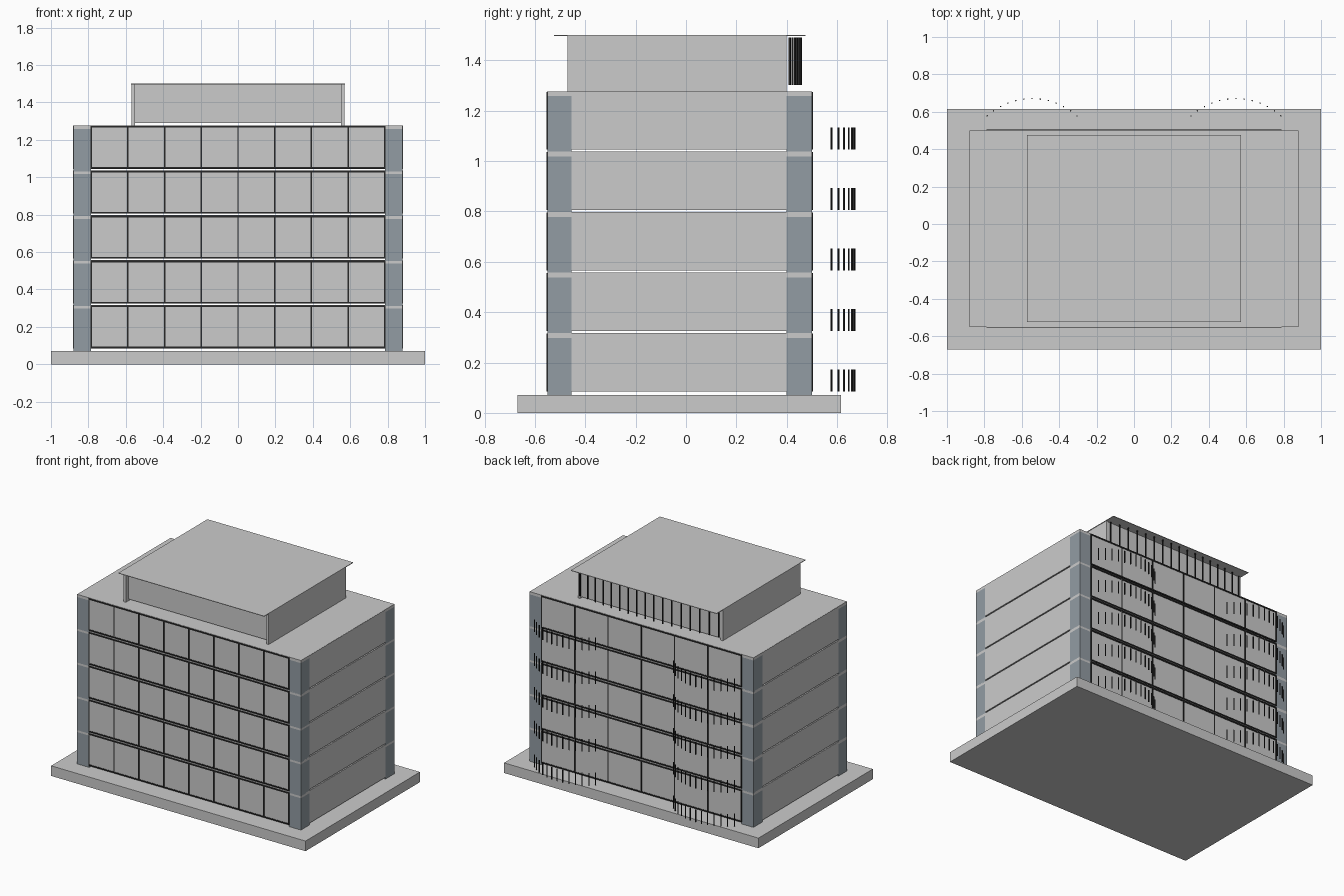
import bpy, bmesh, math
from mathutils import Matrix, Vector

if "Cube" in bpy.data.objects:
    bpy.data.objects.remove(bpy.data.objects["Cube"])


def material(name, color):
    m = bpy.data.materials.new(name)
    m.diffuse_color = color
    m.use_nodes = True
    m.node_tree.nodes["Principled BSDF"].inputs["Base Color"].default_value = m.diffuse_color
    return m


DARK = material("dark_frame", (0.02, 0.02, 0.02, 1))
BLUE = material("blue_grey_cladding", (0.29, 0.335, 0.37, 1))


def boxes(name, items, mat=None):
    """One object from boxes given as (x0, x1, y0, y1, z0, z1[, turn])."""
    bm = bmesh.new()
    for it in items:
        x0, x1, y0, y1, z0, z1 = it[:6]
        turn = it[6] if len(it) > 6 else 0
        mid = Vector(((x0 + x1) / 2, (y0 + y1) / 2, (z0 + z1) / 2))
        mtx = (Matrix.Translation(mid) @ Matrix.Rotation(turn, 4, 'Z')
               @ Matrix.Diagonal((x1 - x0, y1 - y0, z1 - z0, 1)))
        bmesh.ops.create_cube(bm, size=1, matrix=mtx)
    me = bpy.data.meshes.new(name)
    bm.to_mesh(me)
    bm.free()
    ob = bpy.data.objects.new(name, me)
    bpy.context.collection.objects.link(ob)
    if mat:
        me.materials.append(mat)
    return ob


def arc_bars(cx, half, y, rise, n, z0, z1, w):
    """Upright bars along a shallow arc that bulges towards the back."""
    r = (half * half + rise * rise) / (2 * rise)
    a = math.asin(half / r)
    out = []
    for i in range(n):
        t = -a + 2 * a * i / (n - 1)
        x, yy = cx + r * math.sin(t), y + rise - r + r * math.cos(t)
        out.append((x - w / 2, x + w / 2, yy - w / 2, yy + w / 2, z0, z1, -t))
    return out


X, YF, YB = 0.88, -0.55, 0.50      # main block outline
XI, YFI, YBI = 0.785, -0.455, 0.40  # inner edges of the corners
STEP, T = 0.24, 0.008

# ground plinth
boxes("plinth", [(-1, 1, -0.67, 0.615, 0, 0.072)])

for k in range(5):
    z = 0.072 + k * STEP
    zw, zs, zt = z + 0.013, z + 0.226, z + 0.245
    n = f"_{k + 1}"

    # floor slab over this storey
    boxes("floor_slab" + n, [(-X, X, YF, YB, zs, zt)])

    # cladded corners
    boxes("corner_columns" + n,
          [(min(s * XI, s * X), max(s * XI, s * X), y0, y1, z, zs)
           for s in (-1, 1) for y0, y1 in ((YF, YFI), (YBI, YB))], BLUE)

    # side walls, front and back panes, each leaving a slot at the bottom
    boxes("side_walls" + n,
          [(-X - 0.001, -X + T, YFI, YBI, zw, zt - 0.001),
           (X - T, X + 0.001, YFI, YBI, zw, zt - 0.001)])
    boxes("front_panes" + n, [(-XI, XI, YF - 0.001, YF + T, zw, zt - 0.001)])
    boxes("back_panes" + n, [(-XI, XI, YB - T, YB + 0.001, zw, zt - 0.001)])

    # dark window frames: rails and mullions
    for name, y, count in (("front_frame", YF, 8), ("back_frame", YB, 6)):
        y0, y1 = y - 0.004, y + 0.004
        bars = [(-XI, XI, y0, y1, zw, zw + 0.009),
                (-XI, XI, y0, y1, zt - 0.012, zt - 0.002)]
        for i in range(count + 1):
            x = -XI + 2 * XI * i / count
            bars.append((x - 0.004, x + 0.004, y0, y1, zw, zt - 0.002))
        boxes(name + n, bars, DARK)

    # curved balcony railings at the back
    for side, cx in (("left", -0.545), ("right", 0.545)):
        boxes(f"balcony_bars_{side}{n}",
              arc_bars(cx, 0.24, 0.578, 0.092, 13, zw, zw + 0.088, 0.006), DARK)

# penthouse walls on the roof
ZR = 1.277
boxes("penthouse_side_walls", [(-0.57, -0.552, -0.47, 0.40, ZR, 1.498),
                               (0.552, 0.57, -0.47, 0.40, ZR, 1.498)])
boxes("penthouse_front_wall", [(-0.552, 0.552, -0.44, -0.43, ZR + 0.012, 1.498)])
boxes("penthouse_back_wall", [(-0.552, 0.552, 0.385, 0.395, ZR + 0.012, 1.498)])

# thin overhanging penthouse roof
boxes("penthouse_roof", [(-0.573, 0.573, -0.525, 0.475, 1.497, 1.501)])

# curved screen of bars behind the penthouse
boxes("penthouse_screen_bars",
      arc_bars(0, 0.545, 0.412, 0.046, 17, 1.302, 1.49, 0.007), DARK)
